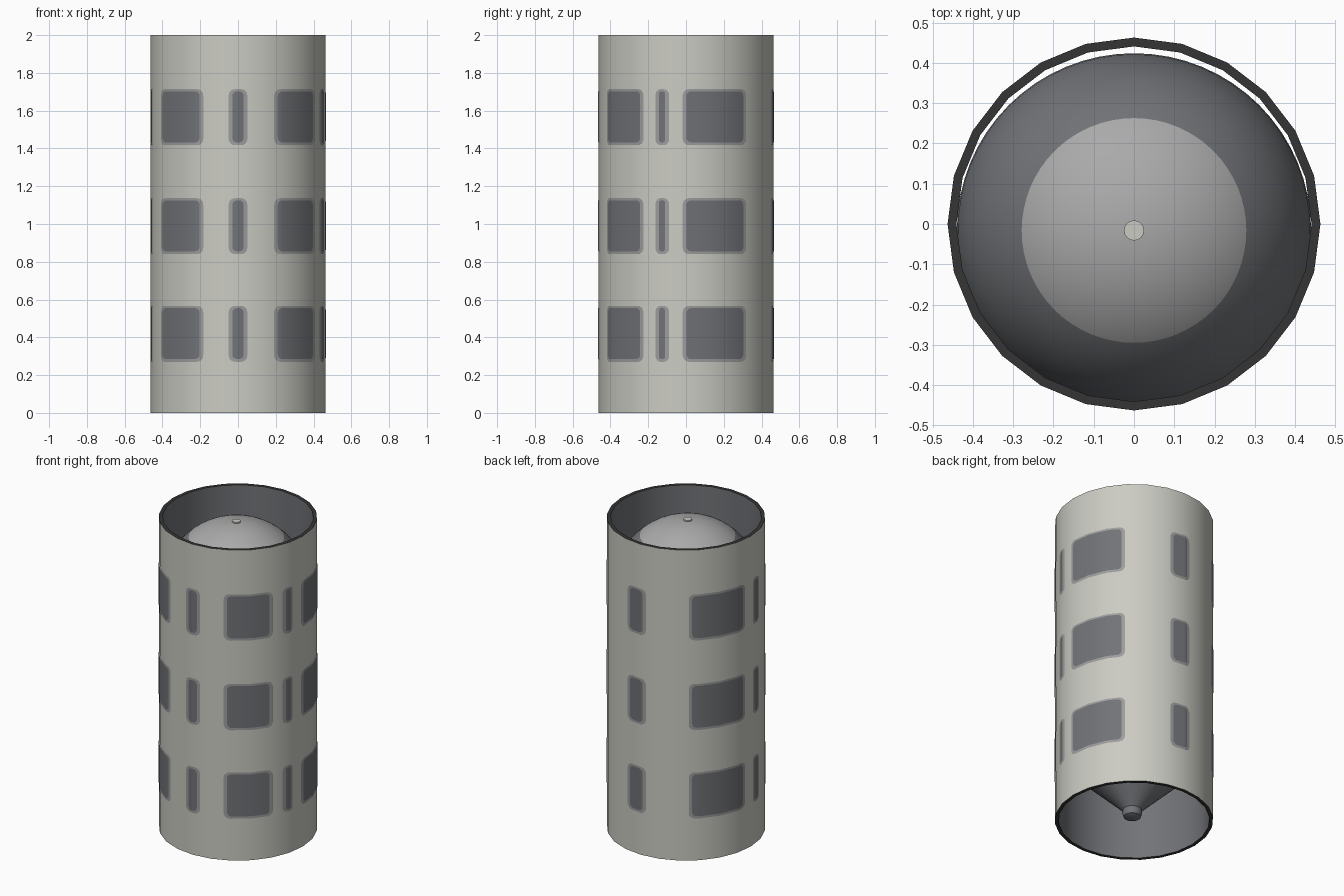
import bpy, bmesh, math

if "Cube" in bpy.data.objects:
    bpy.data.objects.remove(bpy.data.objects["Cube"])

R_OUT, R_IN, SIDES, HEIGHT = 0.463, 0.441, 24, 2.0
AXIS_Y = -0.016            # inner parts sit slightly toward the front


def material(name, rgb):
    m = bpy.data.materials.new(name)
    m.diffuse_color = (*rgb, 1)
    m.use_nodes = True
    m.node_tree.nodes["Principled BSDF"].inputs["Base Color"].default_value = m.diffuse_color
    return m


HULL = material("pale hull", (0.60, 0.60, 0.55))
DARK = material("slate grey", (0.165, 0.172, 0.185))
FRAME = material("frame grey", (0.33, 0.335, 0.33))
LIGHT = material("light grey", (0.40, 0.40, 0.40))
RIM = material("rim charcoal", (0.036, 0.036, 0.036))


def add_object(name, verts, faces, mats, rule=None, angle=40):
    me = bpy.data.meshes.new(name)
    me.from_pydata(verts, [], faces)
    for m in mats:
        me.materials.append(m)
    ob = bpy.data.objects.new(name, me)
    bpy.context.collection.objects.link(ob)
    if rule:
        for p in me.polygons:
            p.material_index = rule(p)
    bpy.ops.object.select_all(action='DESELECT')
    ob.select_set(True)
    bpy.context.view_layer.objects.active = ob
    bpy.ops.object.shade_smooth_by_angle(angle=math.radians(angle))
    return ob


def lathe(profile, n, y=0.0, closed=False):
    """Revolve (radius, z) points, listed so that faces point outward."""
    verts = [(r * math.sin(2 * math.pi * i / n), y - r * math.cos(2 * math.pi * i / n), z)
             for r, z in profile for i in range(n)]
    k = len(profile)
    faces = []
    for j in range(k if closed else k - 1):
        a, b = j * n, (j + 1) % k * n
        faces += [(a + i, a + (i + 1) % n, b + (i + 1) % n, b + i) for i in range(n)]
    return verts, faces


# Hollow tube: pale outside, dark inside, charcoal rims
def tube_rule(p):
    if abs(p.normal.z) > 0.5:
        return 2
    return 0 if p.center.xy.length > 0.5 * (R_OUT + R_IN) else 1


v, f = lathe([(R_OUT, 0), (R_OUT, HEIGHT), (R_IN, HEIGHT), (R_IN, 0)], SIDES, closed=True)
add_object("tube_wall", v, f, [HULL, DARK, RIM], tube_rule)

# Dome inside the top, with a lighter cap
DOME_R, DOME_Z, CAP_R = 0.44, 1.535, 0.279
cap_a = math.acos(CAP_R / DOME_R)
angles = [cap_a * i / 8 for i in range(8)]
angles += [cap_a + (math.pi / 2 - 0.01 - cap_a) * i / 8 for i in range(9)]
v, f = lathe([(DOME_R * math.cos(a), DOME_Z + DOME_R * math.sin(a)) for a in angles], 64, AXIS_Y)
f.append(tuple(range(len(v) - 64, len(v))))
cap_z = DOME_Z + DOME_R * math.sin(cap_a)
add_object("top_dome", v, f, [DARK, LIGHT], lambda p: int(p.center.z > cap_z))

# Small pale stud on the dome
v, f = lathe([(0.025, 1.96), (0.025, 1.982)], 16, AXIS_Y)
f.append(tuple(range(16, 32)))
add_object("dome_stud", v, f, [HULL])

# Cone hanging inside the bottom, with a blunt tip
v, f = lathe([(0.025, 0.02), (0.05, 0.03), (0.058, 0.055), (0.055, 0.075), (0.435, 0.45)], 32, AXIS_Y)
f.append(tuple(reversed(range(32))))
add_object("bottom_cone", v, f, [DARK])


# Windows: rounded plates that follow the faceted wall
def wall_radius(deg):
    return R_OUT * math.cos(math.radians(7.5)) / math.cos(math.radians(deg % 15 - 7.5))


def plate(name, a0, a1, z0, z1, corner, lift, mat):
    half = math.radians(a1 - a0) * R_OUT / 2
    c = min(corner, half * 0.8)
    cdeg = math.degrees(c / R_OUT)
    stops = {a0 + cdeg * (1 - math.cos(t * math.pi / 8)) for t in range(5)}
    stops |= {a1 - cdeg * (1 - math.cos(t * math.pi / 8)) for t in range(5)}
    stops |= {float(s) for s in range(-90, 361, 15) if a0 + cdeg < s < a1 - cdeg}
    verts = []
    for a in sorted(stops):
        edge = min(a - a0, a1 - a) / cdeg
        drop = c * (1 - math.sqrt(max(0, 1 - (1 - edge) ** 2))) if edge < 1 else 0
        r, t = wall_radius(a) + lift, math.radians(a)
        for z in (z0 + drop, z1 - drop):
            verts.append((r * math.sin(t), -r * math.cos(t), z))
    faces = [(i, i + 2, i + 3, i + 1) for i in range(0, len(verts) - 2, 2)]
    add_object(name, verts, faces, [mat], angle=60)


# Glass spans in degrees, measured from the front toward +x
SPANS = [(-3.7, 3.7), (27, 58.5), (72, 76.3), (90.3, 131), (170, 182),
         (219.5, 261), (275, 280), (301, 334)]
for row, zc in enumerate((0.42, 0.99, 1.567)):
    for k, (a0, a1) in enumerate(SPANS):
        tag = f"{row + 1}_{k + 1}"
        plate("window_frame_" + tag, a0 - 2.5, a1 + 2.5, zc - 0.15, zc + 0.147, 0.035, 0.0015, FRAME)
        plate("window_glass_" + tag, a0, a1, zc - 0.135, zc + 0.135, 0.025, 0.003, DARK)
